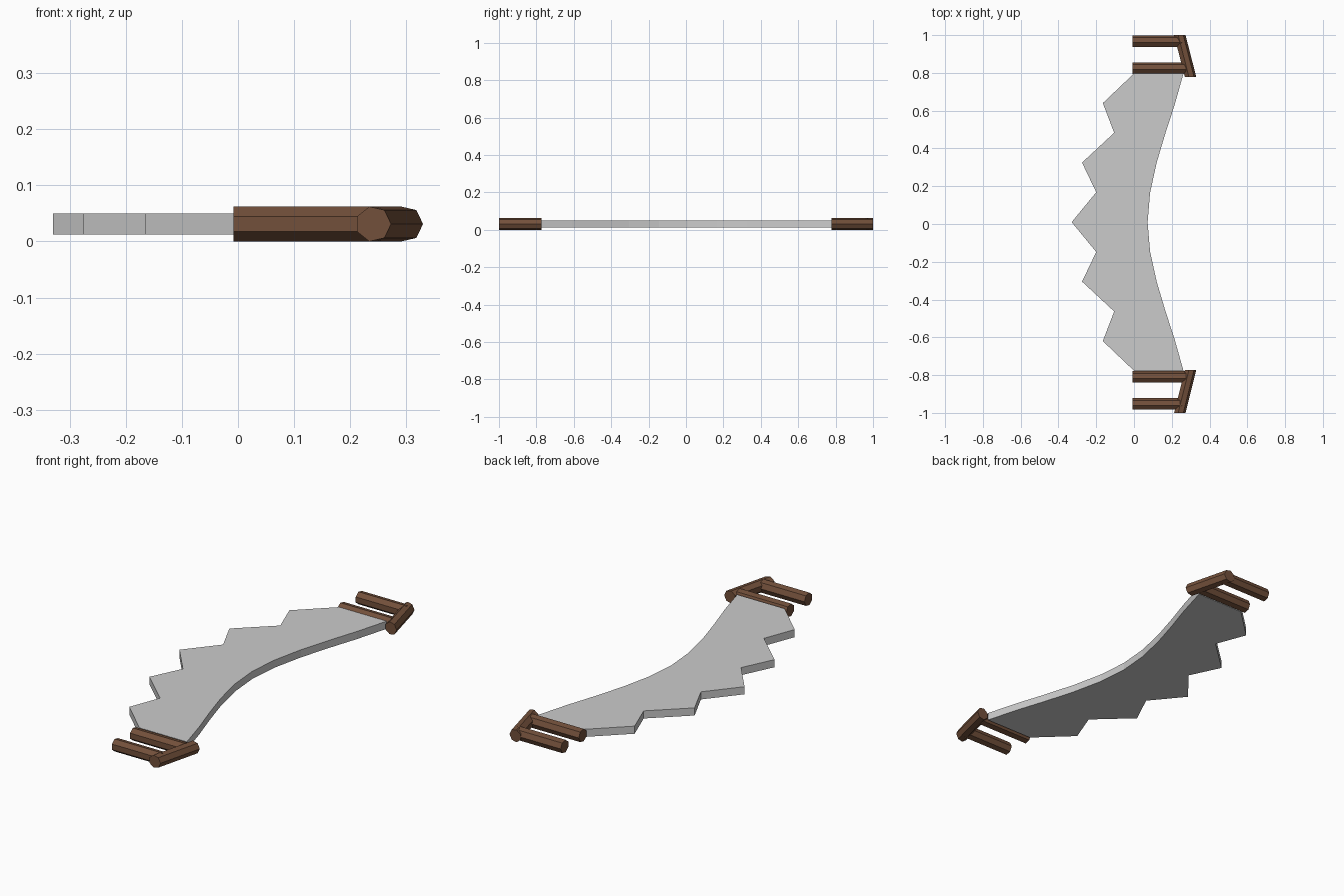
import bpy
from math import cos, sin, tau

if "Cube" in bpy.data.objects:
    bpy.data.objects.remove(bpy.data.objects["Cube"])

R, ZC, SIDES = 0.0318, 0.031, 7

wood = bpy.data.materials.new("wood")
wood.diffuse_color = (0.17, 0.08, 0.043, 1)
wood.use_nodes = True
wood.node_tree.nodes["Principled BSDF"].inputs["Base Color"].default_value = wood.diffuse_color


def prism(name, start, end, mat=None):
    """Flat-shaded solid between two matching rings of points."""
    n = len(start)
    faces = [tuple(range(n))[::-1], tuple(range(n, 2 * n))]
    faces += [(i, (i + 1) % n, n + (i + 1) % n, n + i) for i in range(n)]
    mesh = bpy.data.meshes.new(name)
    mesh.from_pydata(start + end, [], faces)
    obj = bpy.data.objects.new(name, mesh)
    bpy.context.collection.objects.link(obj)
    if mat:
        mesh.materials.append(mat)
    return obj


def ring_x(x, y):
    # seven-sided section facing along x, one corner towards +y
    return [(x, y + R * cos(tau * i / SIDES), ZC + R * sin(tau * i / SIDES)) for i in range(SIDES)]


def ring_y(x, y):
    # seven-sided section facing along y, one corner towards +x
    return [(x + R * cos(-tau * i / SIDES), y, ZC + R * sin(-tau * i / SIDES)) for i in range(SIDES)]


# Blade: half profiles mirrored about its own middle line
MID = 0.01
teeth = [(-0.33, 0), (-0.2, 0.158), (-0.275, 0.315), (-0.105, 0.473), (-0.165, 0.63), (0.0, 0.787)]
back = [(0.072, 0), (0.085, 0.155), (0.12, 0.315), (0.167, 0.473), (0.215, 0.62), (0.262, 0.787)]
outline = [(x, MID - y) for x, y in reversed(teeth)] + [(x, MID + y) for x, y in teeth[1:]]
outline += [(x, MID + y) for x, y in reversed(back)] + [(x, MID - y) for x, y in back[1:]]
outline.reverse()
prism("saw_blade", [(x, y, 0.012) for x, y in outline], [(x, y, 0.05) for x, y in outline])

# Handles at both ends: two grips joined by a slanted bar
for side, outer, inner, bar in (("upper", 0.967, 0.824, (0.778, 1.0)),
                                ("lower", -0.953, -0.81, (-0.772, -1.0))):
    prism(side + "_outer_grip", ring_x(-0.008, outer), ring_x(0.255, outer), wood)
    prism(side + "_inner_grip", ring_x(-0.008, inner), ring_x(0.275, inner), wood)
    a, b = ring_y(0.298, bar[0]), ring_y(0.241, bar[1])
    prism(side + "_slanted_bar", *((a, b) if side == "upper" else (b, a)), wood)
